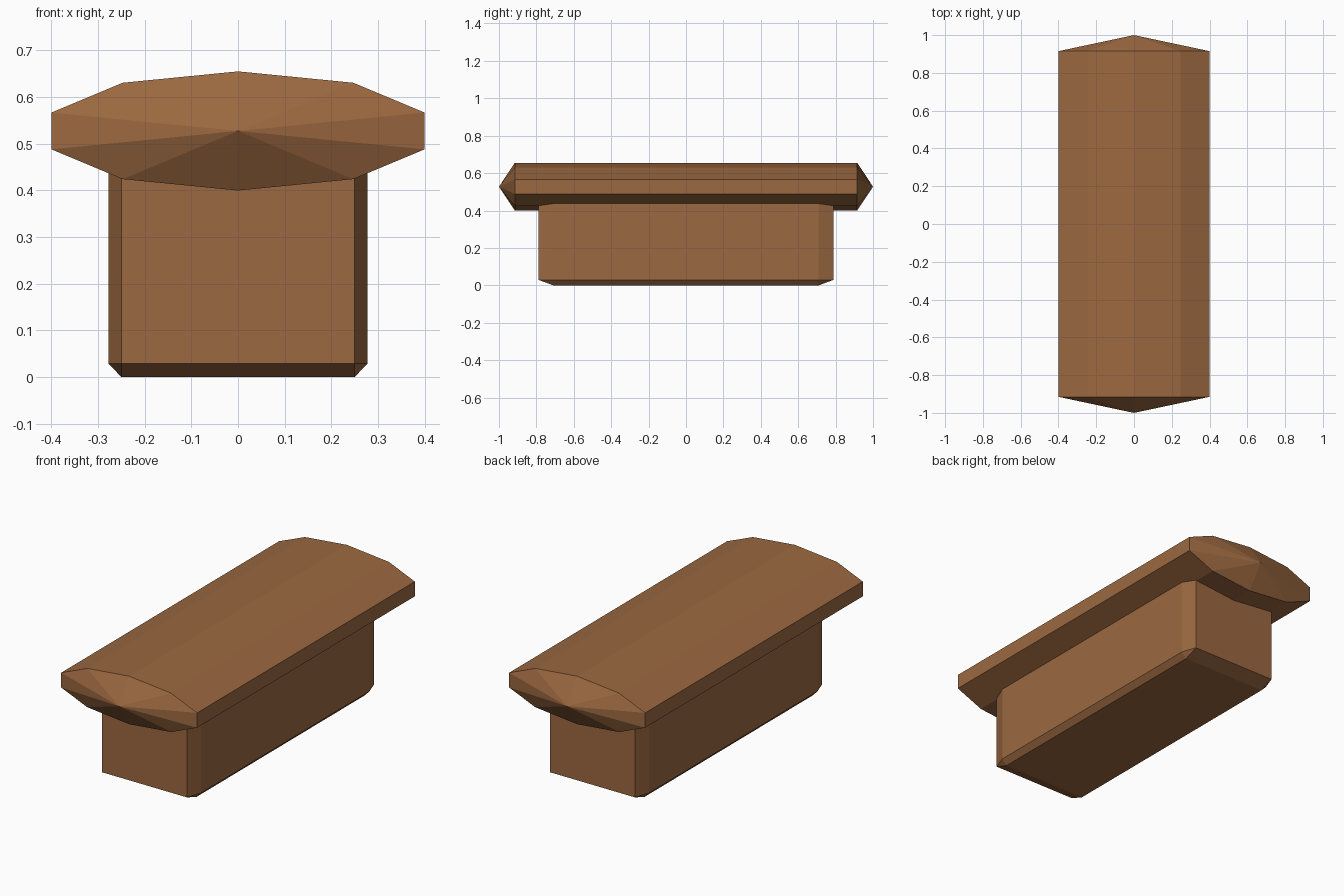
import bpy, bmesh, math
from mathutils import Vector

default = bpy.data.objects.get("Cube")
if default:
    bpy.data.objects.remove(default, do_unlink=True)

# Single wood colour
wood = bpy.data.materials.new("brown_wood")
wood.use_nodes = True
colour = (0.33, 0.14, 0.052, 1)
wood.diffuse_color = colour
shader = next(n for n in wood.node_tree.nodes if n.type == 'BSDF_PRINCIPLED')
shader.inputs["Base Color"].default_value = colour
shader.inputs["Roughness"].default_value = 0.8


def finish(bm, name):
    bmesh.ops.recalc_face_normals(bm, faces=bm.faces[:])
    mesh = bpy.data.meshes.new(name)
    bm.to_mesh(mesh)
    bm.free()
    mesh.materials.append(wood)
    obj = bpy.data.objects.new(name, mesh)
    bpy.context.collection.objects.link(obj)
    return obj


# Base: chamfered block, its top buried in the lid
bm = bmesh.new()
bmesh.ops.create_cube(bm, size=2)
bmesh.ops.bevel(bm, geom=bm.edges[:], offset=0.1, segments=1,
                profile=0.5, affect='EDGES')
bmesh.ops.scale(bm, vec=(0.278, 0.788, 0.29), verts=bm.verts[:])
bmesh.ops.translate(bm, vec=(0, 0, 0.29), verts=bm.verts[:])
finish(bm, "base_block")

# Lid: flattened ten-sided prism with pointed ends
SIDES, WIDTH, HEIGHT, MID, END, TIP = 10, 0.4206, 0.1277, 0.5275, 0.915, 1.0
bm = bmesh.new()
rings = []
for y in (-END, END):
    ring = []
    for i in range(SIDES):
        a = math.tau * i / SIDES
        ring.append(bm.verts.new(Vector((WIDTH * math.sin(a), y,
                                         MID + HEIGHT * math.cos(a)))))
    rings.append(ring)
front, back = rings
tips = [bm.verts.new((0, y, MID)) for y in (-TIP, TIP)]
for i in range(SIDES):
    j = (i + 1) % SIDES
    bm.faces.new((front[i], front[j], back[j], back[i]))
    for ring, tip in zip(rings, tips):
        bm.faces.new((ring[i], ring[j], tip))
finish(bm, "lid")
